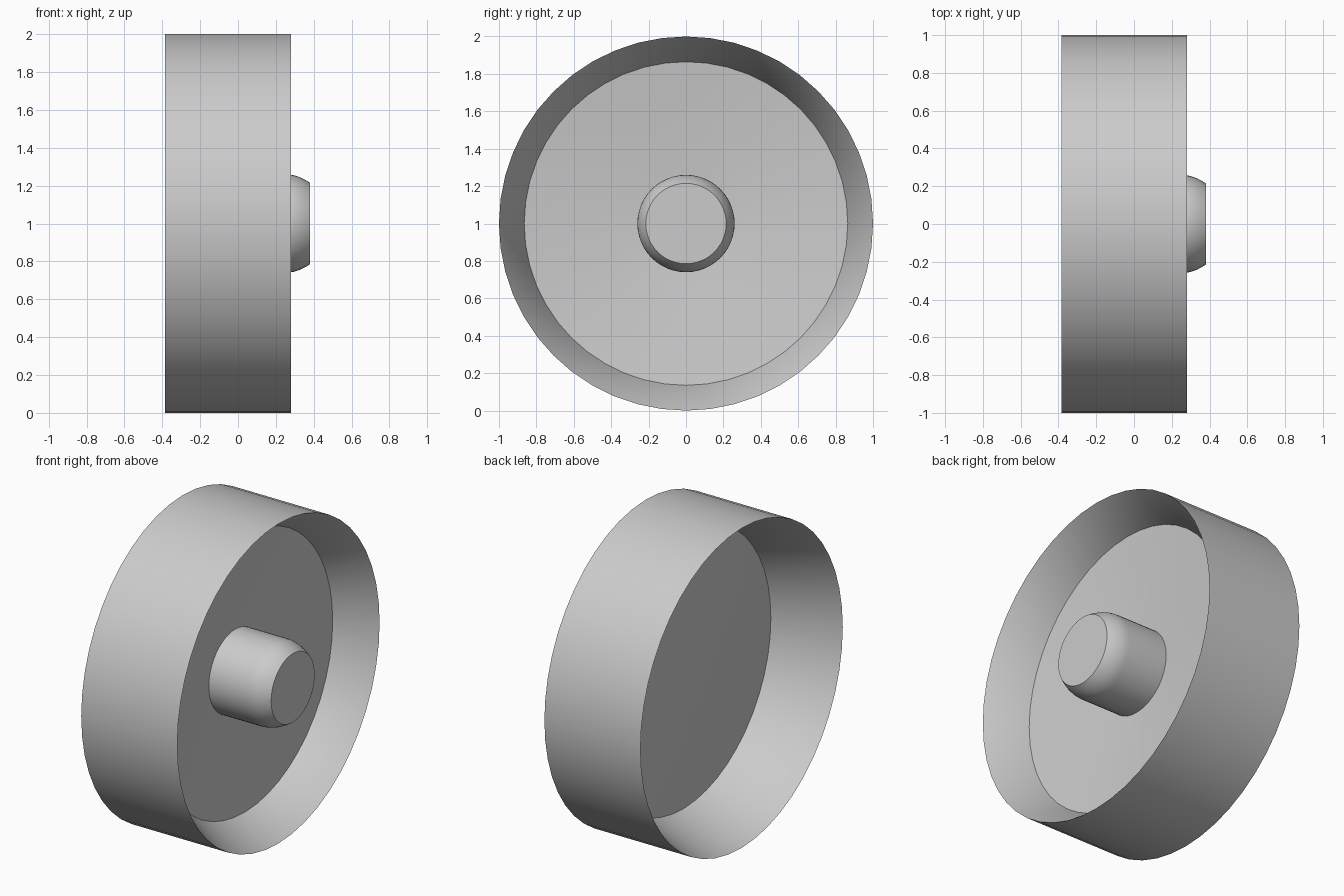
import bpy
import bmesh
from math import cos, sin, pi, radians

cube = bpy.data.objects.get("Cube")
if cube:
    bpy.data.objects.remove(cube)

SEGMENTS = 48
CENTRE_Z = 1.0

grey = bpy.data.materials.new("plain grey")
grey.use_nodes = True
colour = (0.6, 0.6, 0.6, 1)
grey.diffuse_color = colour
grey.node_tree.nodes["Principled BSDF"].inputs["Base Color"].default_value = colour


def lathe(name, profile, closed=False):
    """Revolve (x, radius) points around the axle, which runs along x."""
    bm = bmesh.new()
    angles = [2 * pi * i / SEGMENTS for i in range(SEGMENTS)]
    rings = []
    for x, r in profile:
        if r == 0:
            rings.append([bm.verts.new((x, 0, 0))] * SEGMENTS)
        else:
            rings.append([bm.verts.new((x, r * cos(a), r * sin(a))) for a in angles])
    pairs = list(zip(rings, rings[1:]))
    if closed:
        pairs.append((rings[-1], rings[0]))
    for a, b in pairs:
        for i in range(SEGMENTS):
            j = (i + 1) % SEGMENTS
            bm.faces.new(list(dict.fromkeys((a[i], a[j], b[j], b[i]))))
    bmesh.ops.recalc_face_normals(bm, faces=bm.faces[:])
    mesh = bpy.data.meshes.new(name)
    bm.to_mesh(mesh)
    bm.free()
    mesh.materials.append(grey)
    obj = bpy.data.objects.new(name, mesh)
    obj.location.z = CENTRE_Z
    bpy.context.collection.objects.link(obj)
    bpy.ops.object.select_all(action="DESELECT")
    obj.select_set(True)
    bpy.context.view_layer.objects.active = obj
    bpy.ops.object.shade_smooth_by_angle(angle=radians(30))


# Rim: straight tread outside, walls tapering in to the disc from both edges
lathe("rim", [(-0.385, 1.0), (0.28, 1.0), (0.05, 0.865), (0.015, 0.86)], closed=True)

# Disc: thin plate, slightly dished away from the hub side
lathe("disc", [(-0.03, 0), (-0.02, 0.26), (0.05, 0.866),
               (0.015, 0.862), (-0.05, 0.26), (-0.06, 0)])

# Hub: straight boss with a rounded shoulder and a flat end
shoulder = [(0.25 + 0.13 * u, 0.26 - 0.045 * u * u) for u in (k / 6 for k in range(7))]
lathe("hub", [(-0.04, 0), (-0.04, 0.26)] + shoulder + [(0.38, 0)])
